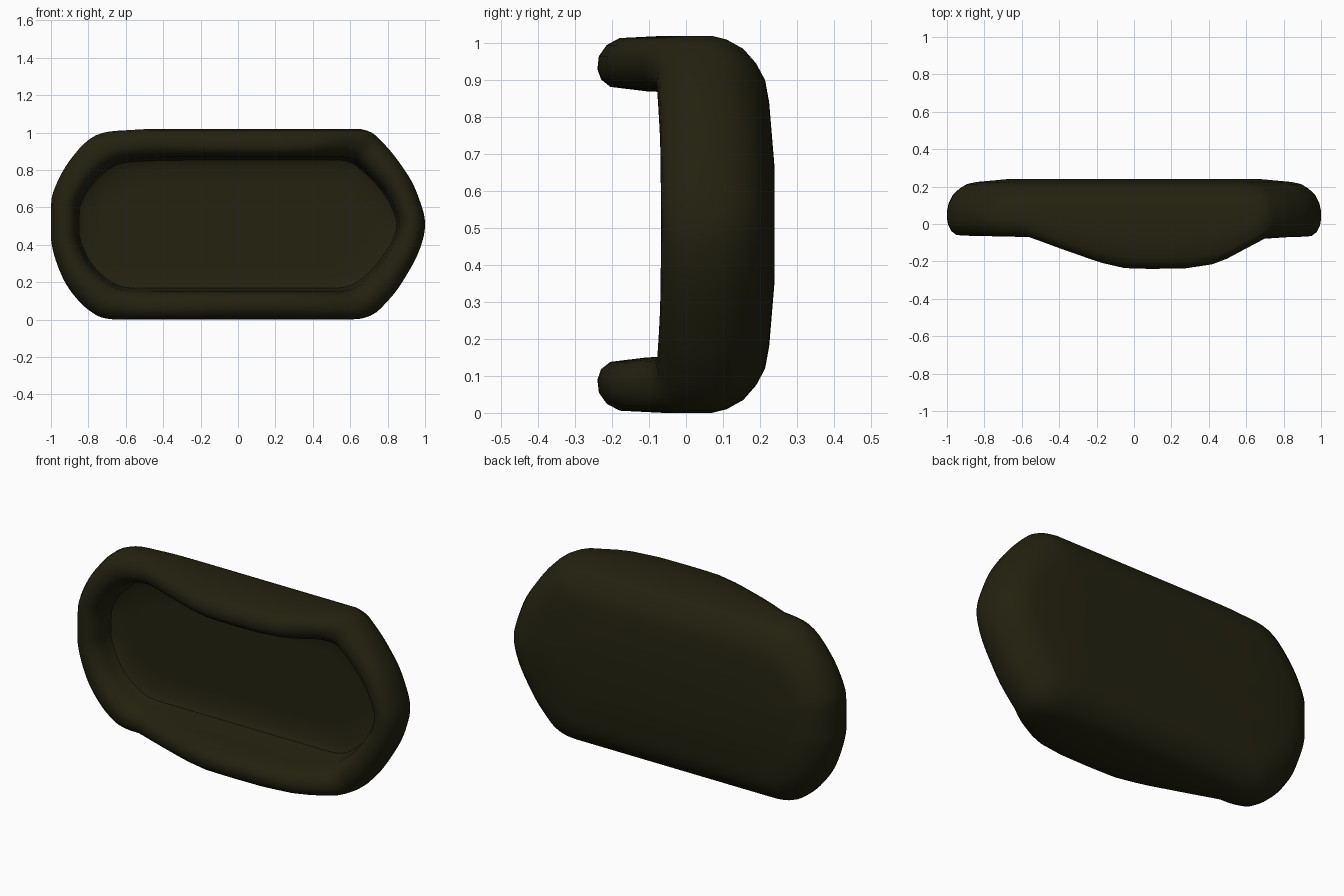
import bpy, bmesh
from mathutils import Vector

if "Cube" in bpy.data.objects:
    bpy.data.objects.remove(bpy.data.objects["Cube"])

# Outline of the tray seen from the front (x, z), counter-clockwise
OUTLINE = [(-0.66, 0), (-0.3, 0), (0, 0), (0.3, 0), (0.66, 0.005), (0.81, 0.11), (0.92, 0.27),
           (0.98, 0.40), (1, 0.52), (0.97, 0.64), (0.91, 0.77), (0.78, 0.94), (0.65, 1.02),
           (0.3, 1.02), (0, 1.02), (-0.3, 1.02), (-0.55, 1.015), (-0.76, 0.985), (-0.90, 0.85),
           (-0.985, 0.69), (-1, 0.58), (-1, 0.43), (-0.965, 0.29), (-0.90, 0.16), (-0.79, 0.045)]
# Front lip position (x, y): bulges forward in the middle of the long sides
LIP = [(-1.1, -0.06), (-0.6, -0.07), (-0.4, -0.14), (-0.2, -0.205), (-0.05, -0.237), (0.1, -0.24),
       (0.3, -0.237), (0.48, -0.212), (0.6, -0.15), (0.74, -0.08), (0.9, -0.07), (1.1, -0.065)]
MID = 0.51


def smooth_loop(pts, steps):
    """Catmull-Rom through a closed point list."""
    out, n = [], len(pts)
    for i in range(n):
        a, b, c, d = (Vector(pts[(i + k) % n]) for k in (-1, 0, 1, 2))
        for s in range(steps):
            t = s / steps
            p = 0.5 * (2 * b + (c - a) * t + (2 * a - 5 * b + 4 * c - d) * t * t
                       + (3 * b - a - 3 * c + d) * t ** 3)
            out.append((max(-1, min(1, p.x)), max(0, min(1.02, p.y))))
    return out


def lip_y(x):
    for (x0, y0), (x1, y1) in zip(LIP, LIP[1:]):
        if x <= x1:
            return y0 + (y1 - y0) * (x - x0) / (x1 - x0)
    return LIP[-1][1]


# Cross-section: (inset, y offset, weight of lip y) from the floor round to the back
SECTION = [(0.30, 0.10, 0), (0.20, 0.098, 0), (0.168, 0.08, 0), (0.155, 0.03, 0.1),
           (0.15, 0.025, 0.55), (0.138, 0.035, 1), (0.118, 0.01, 1), (0.09, 0, 1),
           (0.055, 0.004, 1), (0.025, 0.025, 1), (0.006, 0.06, 1), (0, 0.06, 0.5),
           (0, 0.07, 0), (0.01, 0.11, 0), (0.035, 0.155, 0), (0.075, 0.19, 0),
           (0.12, 0.214, 0), (0.18, 0.225, 0), (0.30, 0.235, 0), (0.36, 0.24, 0)]

bm = bmesh.new()
loop = smooth_loop(OUTLINE, 5)
rings = []
for d, y, w in SECTION:
    rings.append([bm.verts.new((x * (1 - d * 0.9), y + w * lip_y(x), MID + (z - MID) * (1 - d / MID)))
                  for x, z in loop])
n = len(loop)
for r0, r1 in zip(rings, rings[1:]):
    for i in range(n):
        j = (i + 1) % n
        bm.faces.new((r0[i], r0[j], r1[j], r1[i]))
bm.faces.new(rings[0])
bm.faces.new(rings[-1][::-1])
bmesh.ops.recalc_face_normals(bm, faces=bm.faces)

mesh = bpy.data.meshes.new("hollow_tray")
bm.to_mesh(mesh)
bm.free()
tray = bpy.data.objects.new("hollow_tray", mesh)
bpy.context.collection.objects.link(tray)

# Dark olive colour
mat = bpy.data.materials.new("dark olive")
mat.diffuse_color = (0.017, 0.016, 0.005, 1)
mat.use_nodes = True
mat.node_tree.nodes["Principled BSDF"].inputs["Base Color"].default_value = mat.diffuse_color
mesh.materials.append(mat)

bpy.context.view_layer.objects.active = tray
tray.select_set(True)
bpy.ops.object.shade_smooth_by_angle(angle=0.7)
